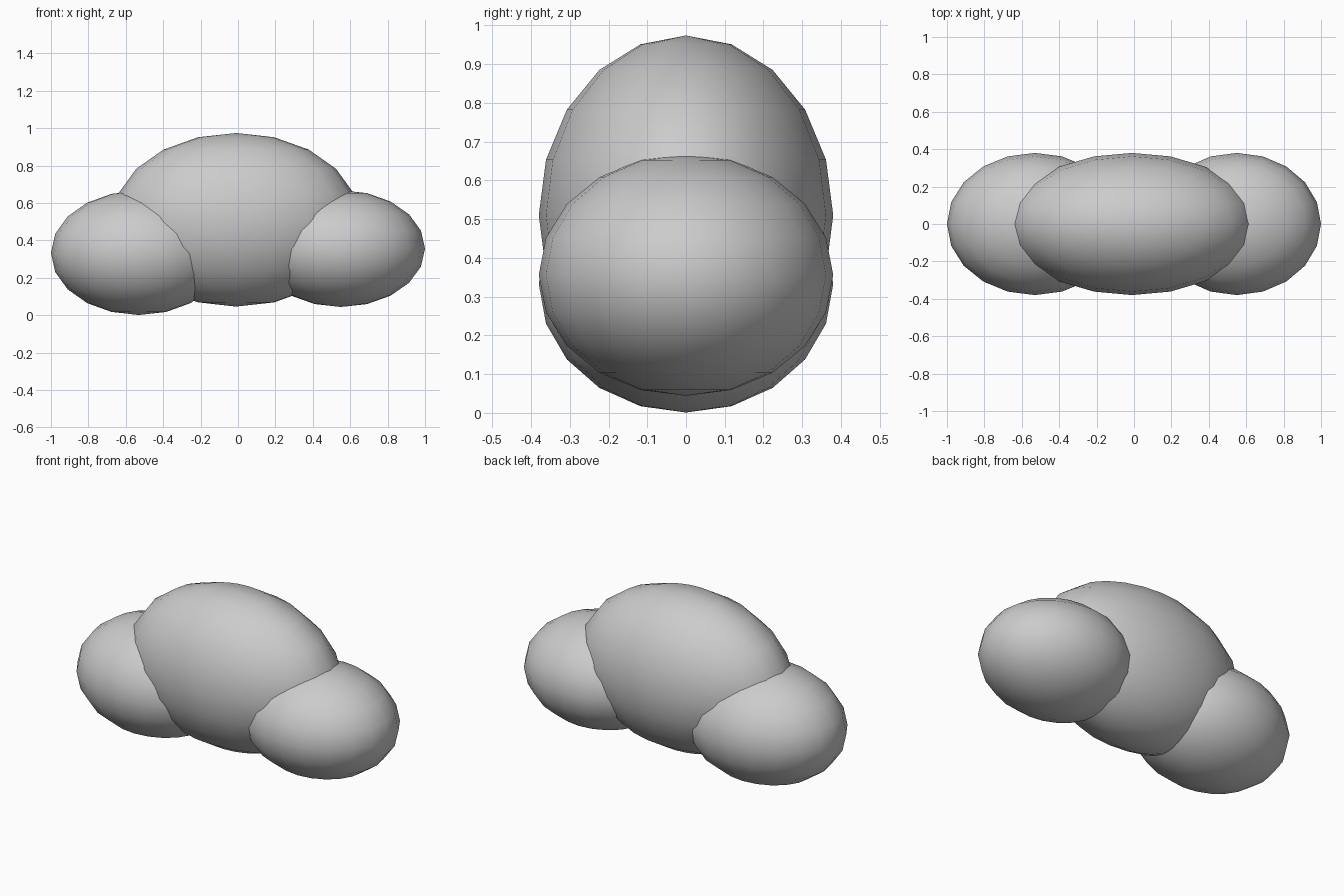
import bpy

if "Cube" in bpy.data.objects:
    bpy.data.objects.remove(bpy.data.objects["Cube"])

# name, centre, radii of each overlapping lobe
LOBES = [
    ("middle_lobe", (-0.01, 0, 0.51), (0.66, 0.38, 0.464)),
    ("right_lobe", (0.55, 0, 0.356), (0.45, 0.38, 0.312)),
    ("left_lobe", (-0.53, 0, 0.333), (0.47, 0.38, 0.332)),
]


def lobe(name, centre, radii):
    bpy.ops.mesh.primitive_uv_sphere_add(segments=20, ring_count=10, radius=1, location=centre)
    ob = bpy.context.object
    ob.name = name
    ob.scale = radii
    bpy.ops.object.transform_apply(location=False, rotation=False, scale=True)
    bpy.ops.object.shade_smooth()


# cloud made of three smooth ellipsoids
for spec in LOBES:
    lobe(*spec)
